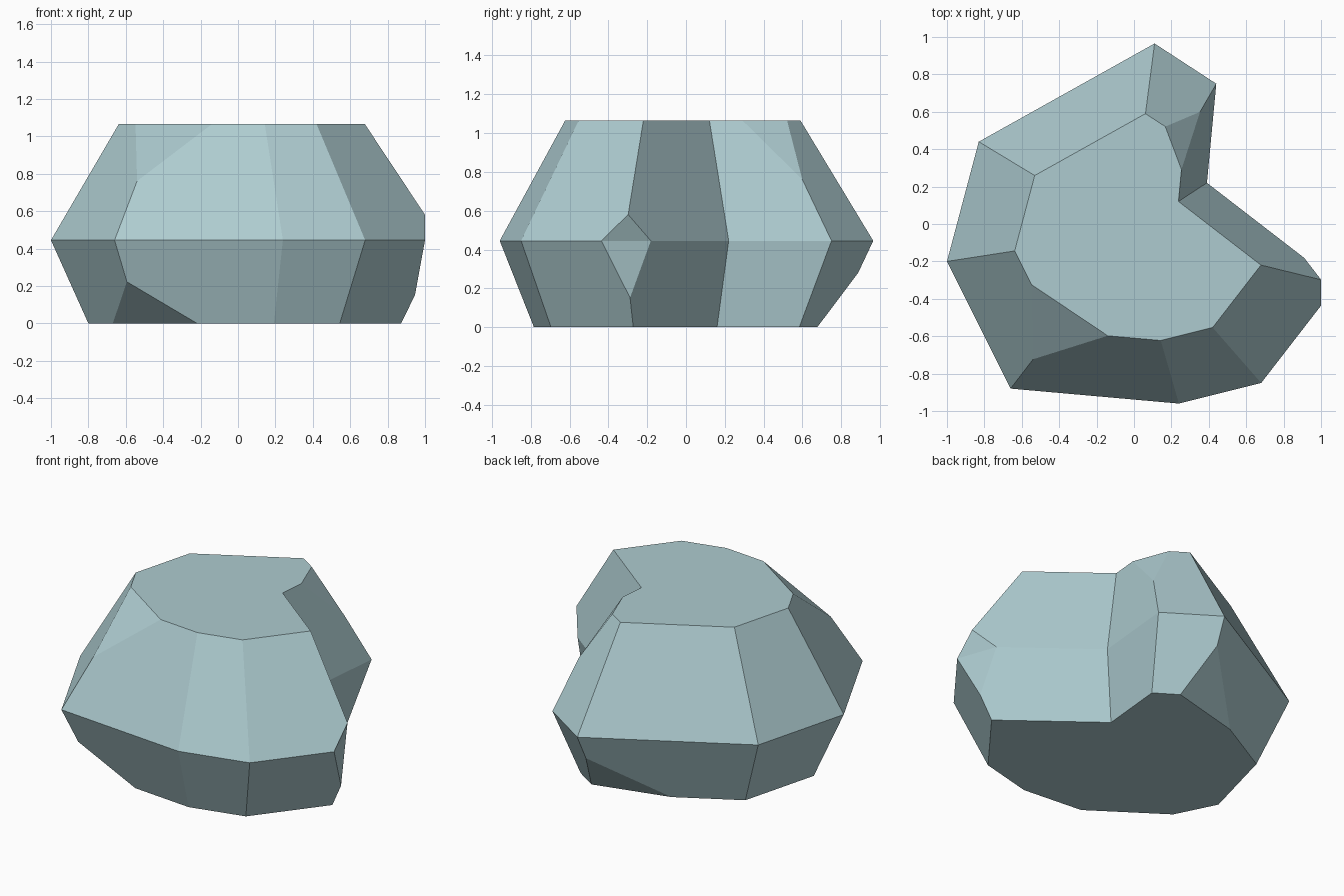
import bpy
import bmesh

cube = bpy.data.objects.get("Cube")
if cube:
    bpy.data.objects.remove(cube, do_unlink=True)

# Stone colour
stone = bpy.data.materials.new("pale blue grey stone")
stone.use_nodes = True
colour = (0.42, 0.60, 0.63, 1)
stone.diffuse_color = colour
stone.node_tree.nodes["Principled BSDF"].inputs["Base Color"].default_value = colour

# Widest outline of the boulder, counter-clockwise from above
outline = [(-1, -.2), (-.66, -.88), (.24, -.96), (.68, -.85), (1.09, -.32),
           (.39, .22), (.44, .75), (.11, .965), (-.83, .44)]
count = len(outline)
bm = bmesh.new()


def ring(z, scale, shift_x=0, shift_y=0):
    """Copy of the outline, scaled in, at height z."""
    return [bm.verts.new((x * scale + shift_x, y * scale + shift_y, z))
            for x, y in outline]


bottom = ring(0, .80, 0, -.016)
middle = ring(.445, 1)
top = ring(1.065, .63, -.008, -.018)

# Sloping sides and flat caps
for low, high in ((bottom, middle), (middle, top)):
    for i in range(count):
        j = (i + 1) % count
        bm.faces.new((low[i], low[j], high[j], high[i]))
bm.faces.new(top)
bm.faces.new(bottom[::-1])


def chop(corner, cuts):
    """Slice a corner off at a fraction of the way to each neighbour."""
    points = []
    for neighbour, fraction in cuts:
        edge = bm.edges.get((corner, neighbour))
        points.append(bmesh.utils.edge_split(edge, corner, fraction)[1])
    bmesh.ops.connect_verts(bm, verts=points)
    bmesh.ops.dissolve_verts(bm, verts=[corner])
    return points


# Chipped corners
chop(top[1], [(top[0], .58), (top[2], .5), (middle[1], .49)])
chop(bottom[1], [(bottom[0], .52), (bottom[2], .43), (middle[1], .5)])
chop(top[6], [(top[5], .49), (top[7], .49), (middle[6], .49)])
chop(bottom[7], [(bottom[6], .46), (bottom[8], .49), (middle[7], .63)])

# Chipped side point, creased across the middle
chip = chop(middle[4], [(middle[3], .22), (middle[5], .257),
                        (top[4], .218), (bottom[4], .66)])
bmesh.ops.connect_verts(bm, verts=chip[:2])

bmesh.ops.recalc_face_normals(bm, faces=bm.faces[:])
mesh = bpy.data.meshes.new("boulder")
bm.to_mesh(mesh)
bm.free()
mesh.materials.append(stone)
boulder = bpy.data.objects.new("boulder", mesh)
bpy.context.collection.objects.link(boulder)
